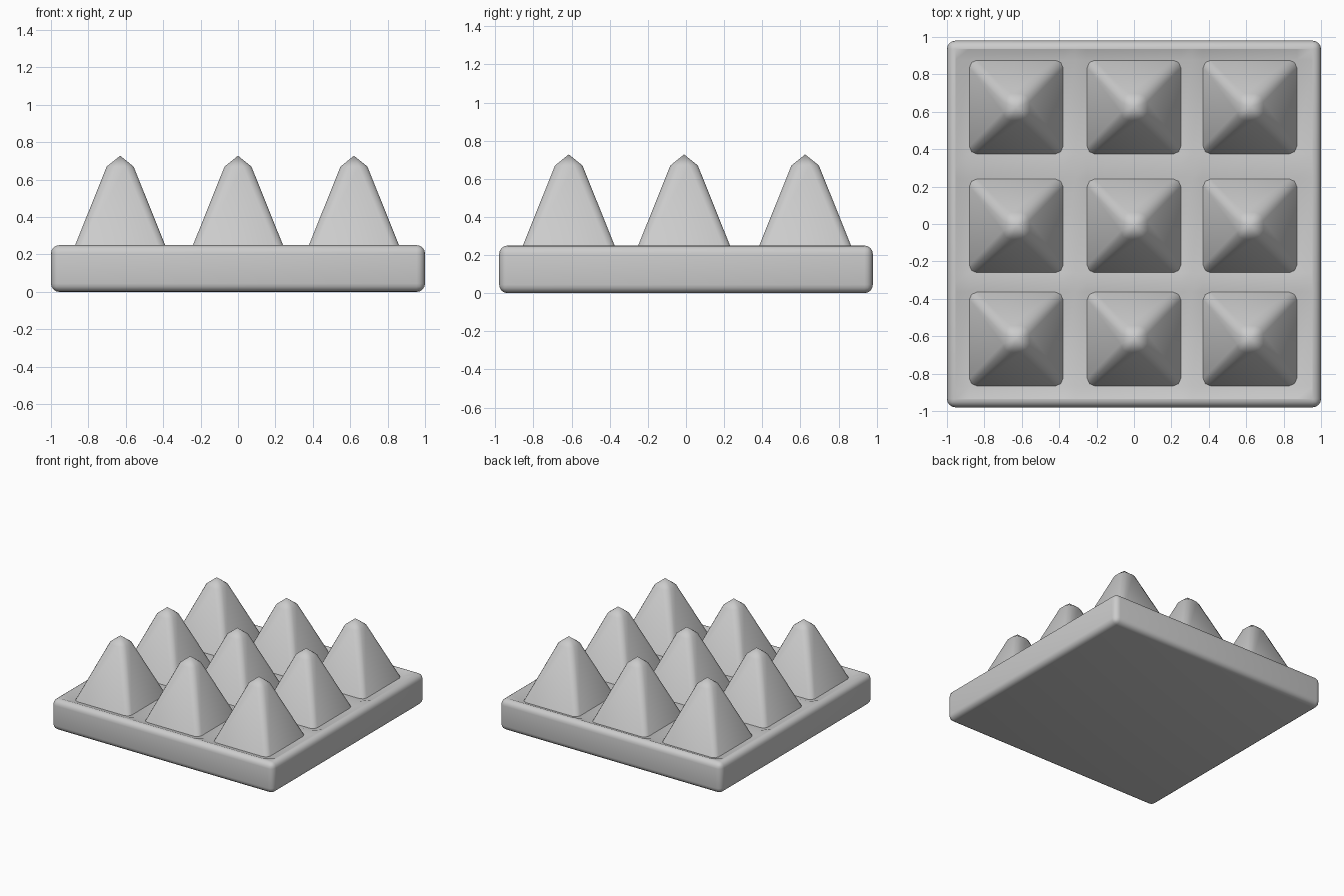
import bpy, bmesh

if "Cube" in bpy.data.objects:
    bpy.data.objects.remove(bpy.data.objects["Cube"])

XS = (-0.63, 0.0, 0.62)      # spike centres across
YS = (-0.615, -0.01, 0.625)  # spike centres in depth
HALF = 0.252                 # half width of a spike foot
WX, WY, TOP, BEV = 1.0, 0.98, 0.25, 0.045
RIM, FOOT, LANE = TOP, 0.226, 0.24


def finish(name, bm):
    bmesh.ops.recalc_face_normals(bm, faces=bm.faces[:])
    me = bpy.data.meshes.new(name)
    bm.to_mesh(me)
    bm.free()
    ob = bpy.data.objects.new(name, me)
    bpy.context.collection.objects.link(ob)
    bpy.ops.object.select_all(action='DESELECT')
    ob.select_set(True)
    bpy.context.view_layer.objects.active = ob
    bpy.ops.object.shade_smooth_by_angle(angle=0.75)
    return ob


def stations(centres, edge):
    """Grid lines with a kind: 0 rim, 1 spike foot, 2 lane centre."""
    out = [(-edge, 0)]
    for i, c in enumerate(centres):
        out += [(c - HALF, 1), (c + HALF, 1)]
        if i < 2:
            out.append(((c + centres[i + 1]) / 2, 2))
    return out + [(edge, 0)]


# Rounded base plate with a shallow dished top
bm = bmesh.new()
bmesh.ops.create_cube(bm, size=1)
for v in bm.verts:
    v.co = (v.co.x * 2 * WX, v.co.y * 2 * WY, (v.co.z + 0.5) * TOP)
bmesh.ops.bevel(bm, geom=bm.edges[:], offset=BEV, segments=4, profile=0.5, affect='EDGES')
bm.normal_update()
top = [f for f in bm.faces if f.normal.z > 0.99 and f.calc_area() > 1]
bmesh.ops.delete(bm, geom=top, context='FACES')
gx, gy = stations(XS, WX - BEV), stations(YS, WY - BEV)
grid = []
for y, ky in gy:
    row = []
    for x, kx in gx:
        z = RIM if 0 in (kx, ky) else LANE if 2 in (kx, ky) else FOOT
        row.append(bm.verts.new((x, y, z)))
    grid.append(row)
for j in range(len(gy) - 1):
    for i in range(len(gx) - 1):
        bm.faces.new((grid[j][i], grid[j][i + 1], grid[j + 1][i + 1], grid[j + 1][i]))
bmesh.ops.remove_doubles(bm, verts=bm.verts[:], dist=0.0005)
finish("base_plate", bm)


def ring(bm, x, y, h, c, z):
    """Square ring with corners rounded by c."""
    pts = []
    k = c * 0.3
    for sx, sy in ((1, 1), (-1, 1), (-1, -1), (1, -1)):
        corner = [(h, h - c), (h - k, h - k), (h - c, h)]
        if sx * sy < 0:
            corner.reverse()
        pts += [(x + sx * a, y + sy * b, z) for a, b in corner]
    return [bm.verts.new(p) for p in pts]


# Nine blunt-tipped pyramid spikes
for j, y in enumerate(YS):
    for i, x in enumerate(XS):
        bm = bmesh.new()
        rings = [ring(bm, x, y, h, c, z) for h, c, z in
                 ((HALF, 0.04, 0.222), (0.072, 0.045, 0.67))]
        n = len(rings[0])
        tip = bm.verts.new((x, y, 0.728))
        for k in range(n):
            m = (k + 1) % n
            bm.faces.new((rings[0][k], rings[0][m], rings[1][m], rings[1][k]))
            bm.faces.new((rings[1][k], rings[1][m], tip))
        bm.faces.new(rings[0][::-1])
        finish(f"spike_{j}_{i}", bm)
